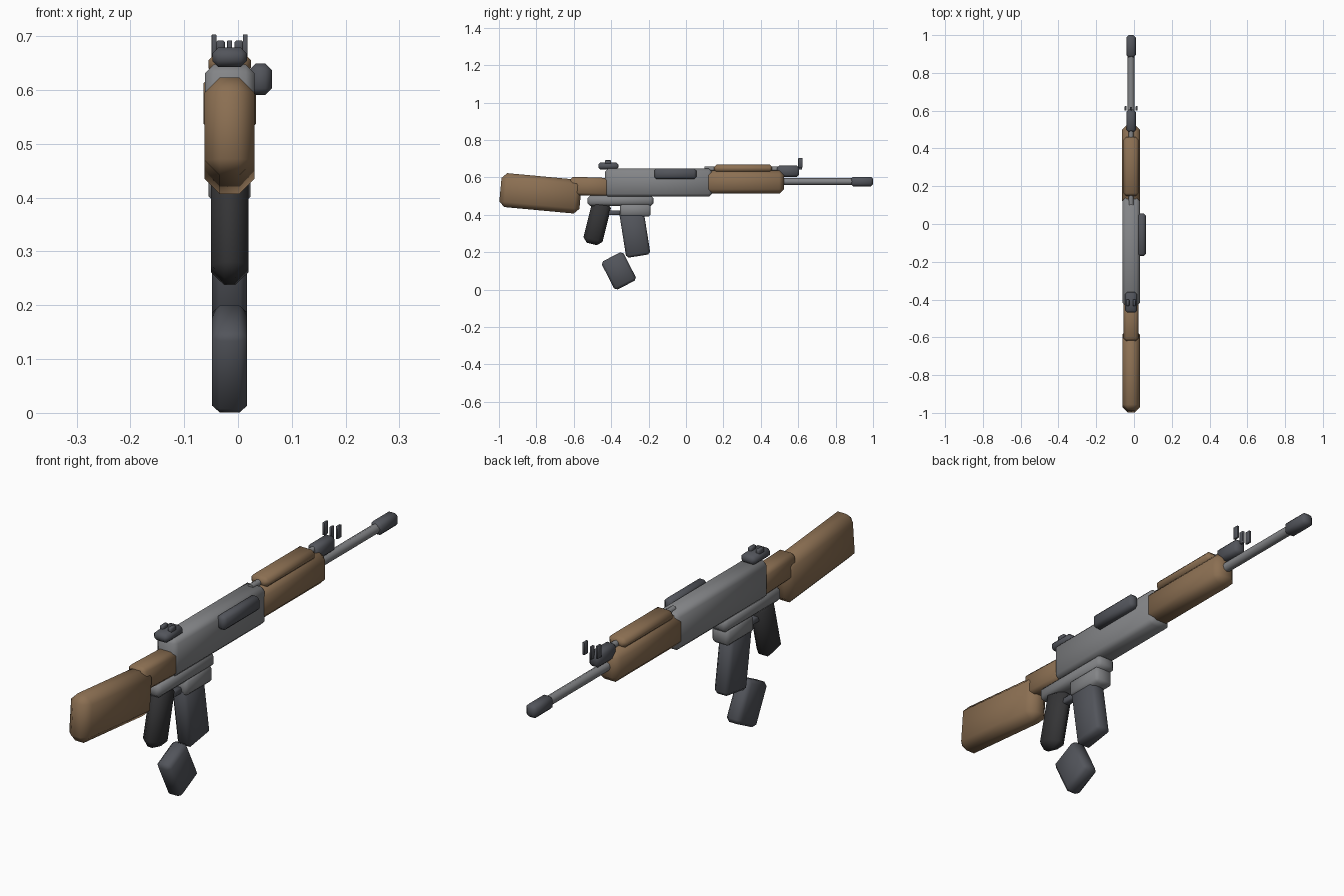
import bpy
from math import radians

if "Cube" in bpy.data.objects:
    bpy.data.objects.remove(bpy.data.objects["Cube"])

CX = -0.0155  # centre plane of the main body


def material(name, rgb):
    m = bpy.data.materials.new(name)
    m.diffuse_color = (*rgb, 1)
    m.use_nodes = True
    m.node_tree.nodes["Principled BSDF"].inputs["Base Color"].default_value = m.diffuse_color
    return m


WOOD = material("wood", (0.26, 0.16, 0.085))
STEEL = material("steel", (0.23, 0.235, 0.245))
DARK = material("dark_metal", (0.085, 0.09, 0.105))
GRIP = material("grip_black", (0.035, 0.035, 0.037))


def finish(ob, name, mat):
    ob.name = name
    ob.data.materials.append(mat)
    bpy.ops.object.shade_smooth_by_angle(angle=radians(50))


def block(name, mat, y, z, size, bevel, tilt=0, x=0):
    """Chamfered box; tilt turns it about the x axis."""
    bpy.ops.mesh.primitive_cube_add(size=1, location=(CX + x, y, z))
    ob = bpy.context.object
    ob.scale = size
    bpy.ops.object.transform_apply(location=False, rotation=False, scale=True)
    ob.rotation_euler.x = radians(tilt)
    mod = ob.modifiers.new("chamfer", "BEVEL")
    mod.width = bevel
    mod.segments = 1
    mod.limit_method = 'NONE'
    bpy.ops.object.modifier_apply(modifier=mod.name)
    finish(ob, name, mat)
    return ob


def rod(name, mat, y0, y1, z, radius, sides=8):
    bpy.ops.mesh.primitive_cylinder_add(
        vertices=sides, radius=radius, depth=y1 - y0,
        location=(CX, (y0 + y1) / 2, z), rotation=(radians(90), 0, 0))
    finish(bpy.context.object, name, mat)


# Wooden furniture
block("stock", WOOD, -0.778, 0.515, (0.093, 0.43, 0.182), 0.028, -5.3)
block("stock_neck", WOOD, -0.5, 0.551, (0.078, 0.24, 0.098), 0.014, -2)
block("handguard", WOOD, 0.311, 0.575, (0.097, 0.424, 0.124), 0.024)
block("upper_handguard", WOOD, 0.305, 0.648, (0.079, 0.312, 0.042), 0.014)

# Main body
block("receiver", STEEL, -0.147, 0.572, (0.092, 0.572, 0.15), 0.016)
block("lower_receiver", STEEL, -0.35, 0.476, (0.08, 0.352, 0.056), 0.014)
block("magazine_well", STEEL, -0.271, 0.425, (0.078, 0.165, 0.07), 0.012)
block("side_cover", DARK, -0.057, 0.62, (0.042, 0.225, 0.058), 0.012, x=0.0575)

# Grip, trigger guard and two-piece curved magazine
block("pistol_grip", GRIP, -0.475, 0.358, (0.07, 0.105, 0.235), 0.025, -14)
block("trigger_guard", DARK, -0.395, 0.411, (0.03, 0.11, 0.026), 0.005)
block("magazine_upper", DARK, -0.274, 0.303, (0.065, 0.131, 0.25), 0.013, 9)
block("magazine_lower", DARK, -0.359, 0.1, (0.065, 0.131, 0.17), 0.014, 27)

# Barrel, muzzle and gas tube
rod("barrel", STEEL, 0.48, 0.92, 0.578, 0.0185)
rod("gas_tube", STEEL, 0.1, 0.52, 0.645, 0.0125)
block("muzzle", DARK, 0.941, 0.578, (0.05, 0.118, 0.051), 0.012)

# Front sight
block("front_sight_base", DARK, 0.546, 0.633, (0.05, 0.118, 0.06), 0.012)
block("front_sight_post", DARK, 0.611, 0.667, (0.009, 0.018, 0.05), 0.001)

# Rear sight
block("rear_sight_base", DARK, -0.415, 0.661, (0.064, 0.108, 0.036), 0.011)

# Paired sight wings and ears
for side, s in (("left", -1), ("right", 1)):
    block("front_sight_wing_" + side, DARK, 0.612, 0.678,
          (0.009, 0.024, 0.05), 0.001, x=s * 0.029)
    block("rear_sight_ear_" + side, DARK, -0.417, 0.68,
          (0.016, 0.034, 0.024), 0.003, x=s * 0.017)
